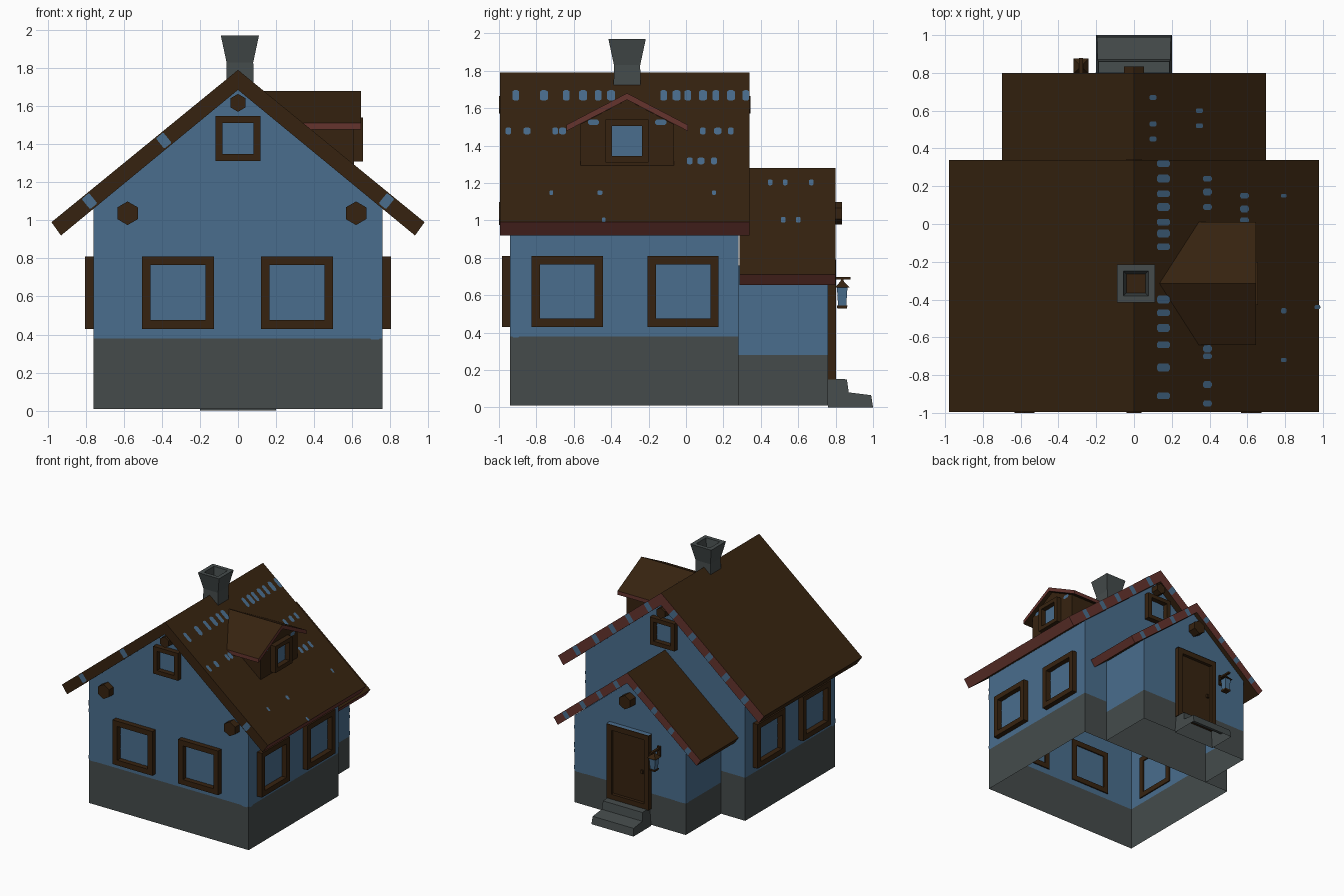
import bpy, bmesh, math
from mathutils import Vector as V

if "Cube" in bpy.data.objects:
    bpy.data.objects.remove(bpy.data.objects["Cube"])

COLS = {"wall_blue": (.068, .155, .27), "wood_brown": (.037, .0165, .005),
        "stone_grey": (.059, .071, .071), "trim_red": (.13, .034, .027)}
MATS = []
for n, c in COLS.items():
    m = bpy.data.materials.new(n)
    m.diffuse_color = (*c, 1)
    m.use_nodes = True
    m.node_tree.nodes["Principled BSDF"].inputs["Base Color"].default_value = m.diffuse_color
    MATS.append(m)
BLUE, BROWN, GREY, RED = range(4)


def finish(name, bm):
    me = bpy.data.meshes.new(name)
    bm.to_mesh(me)
    bm.free()
    for m in MATS:
        me.materials.append(m)
    ob = bpy.data.objects.new(name, me)
    bpy.context.collection.objects.link(ob)
    return ob


def prism(name, pts, fa, fb, mat=BROWN, rule=None, drop=None, cut=None):
    """Extrude a profile between two mappings; colour or drop faces by rule(normal, centre)."""
    bm = bmesh.new()
    a = [bm.verts.new(fa(*p)) for p in pts]
    b = [bm.verts.new(fb(*p)) for p in pts]
    bm.faces.new(a)
    bm.faces.new(b[::-1])
    for i in range(len(pts)):
        j = (i + 1) % len(pts)
        bm.faces.new((a[i], b[i], b[j], a[j]))
    bmesh.ops.recalc_face_normals(bm, faces=bm.faces)
    bm.normal_update()
    if drop:
        bad = [f for f in bm.faces if drop(f.normal, f.calc_center_median())]
        bmesh.ops.delete(bm, geom=bad, context='FACES')
    if cut:
        bmesh.ops.bisect_plane(bm, geom=bm.verts[:] + bm.edges[:] + bm.faces[:],
                               plane_co=(0, 0, cut), plane_no=(0, 0, 1))
    for f in bm.faces:
        f.material_index = rule(f.normal, f.calc_center_median()) if rule else mat
    return finish(name, bm)


def along_y(y):
    return lambda x, z: (x, y, z)


def along_x(x):
    return lambda y, z: (x, y, z)


def box(name, x0, x1, y0, y1, z0, z1, mat=BROWN):
    return prism(name, [(x0, z0), (x1, z0), (x1, z1), (x0, z1)], along_y(y0), along_y(y1), mat)


def loft(name, cx, cy, rings, mats):
    """Square rings (half width, z) joined upward, with both ends capped."""
    bm = bmesh.new()
    R = [[bm.verts.new((cx + sx * h, cy + sy * h, z)) for sx, sy in ((-1, -1), (1, -1), (1, 1), (-1, 1))]
         for h, z in rings]
    for k in range(len(R) - 1):
        for i in range(4):
            j = (i + 1) % 4
            bm.faces.new((R[k][i], R[k][j], R[k + 1][j], R[k + 1][i])).material_index = mats[k]
    bm.faces.new(R[0][::-1]).material_index = mats[0]
    bm.faces.new(R[-1]).material_index = mats[-1]
    return finish(name, bm)


# Painted plates, gathered per colour
PAINT = {k: bmesh.new() for k in (GREY, BROWN, RED)}


def blob(mat, c, u, v, w, h, cham=.3, lift=.004):
    c, u, v = V(c), V(u), V(v)
    c = c + u.cross(v) * lift
    a, b = w / 2, h / 2
    k = cham * min(w, h)
    P = [(-a + k, -b), (a - k, -b), (a, -b + k), (a, b - k), (a - k, b), (-a + k, b), (-a, b - k), (-a, -b + k)]
    if cham == 0:
        P = [(-a, -b), (a, -b), (a, b), (-a, b)]
    bm = PAINT[mat]
    bm.faces.new([bm.verts.new(c + u * p + v * q) for p, q in P])


Z = V((0, 0, 1))
U = {"front": V((1, 0, 0)), "back": V((-1, 0, 0)), "right": V((0, 1, 0)), "left": V((0, -1, 0))}


def frame(name, side, c, w, h, bar, out):
    """Rectangular frame ring standing out of a wall."""
    u, c = U[side], V(c)
    n = u.cross(Z)
    bm = bmesh.new()
    loops = []
    for s, d in ((0, -.01), (0, out), (bar, out), (bar, -.01)):
        loops.append([bm.verts.new(c + u * (i * (w / 2 - s)) + Z * (j * (h / 2 - s)) + n * d)
                      for i, j in ((-1, -1), (1, -1), (1, 1), (-1, 1))])
    for k in range(4):
        A, B = loops[k], loops[(k + 1) % 4]
        for i in range(4):
            j = (i + 1) % 4
            bm.faces.new((A[i], A[j], B[j], B[i])).material_index = BROWN
    bmesh.ops.recalc_face_normals(bm, faces=bm.faces)
    return finish(name, bm)


def window(name, side, c, s=.38):
    k, u, c = s / .38, U[side], V(c)
    frame(name, side, c, s, s, .045 * k ** .5, .045)
    blob(GREY, c + Z * .1 * k, u, Z, .13 * k, .1 * k, .1, .003)
    for o in (-.062 * k, .062 * k):   # painted glazing bars with knots
        blob(BROWN, c + u * o, u, Z, .006, .29 * k, 0)
        blob(BROWN, c + Z * o, u, Z, .29 * k, .006, 0)
        for q in (-.062 * k, .062 * k):
            blob(BROWN, c + u * o + Z * q, u, Z, .032 * k, .032 * k, .4, .006)


# Walls: open-bottomed shells with a grey base
def walls(name, hx, y0, y1, top, base, drop_front):
    eave = top - .816 * hx
    prism(name, [(-hx, .01), (hx, .01), (hx, eave), (0, top), (-hx, eave)], along_y(y0), along_y(y1),
          rule=lambda n, c: GREY if c.z < base else BLUE,
          drop=lambda n, c: abs(n.z) > .3 or (drop_front and n.y < -.9), cut=base)


walls("main_walls", .76, -.94, .28, 1.687, .38, False)
walls("porch_walls", .53, .281, .76, 1.19, .28, True)


# Roofs: red back rakes and right eaves
def roof_rule(n, c):
    return RED if n.y > .9 or (n.x > .5 and n.z < -.1 and c.x > .55) else BROWN


prism("main_roof", [(-.98, .99), (0, 1.79), (.98, .99), (.93, .92), (0, 1.685), (-.93, .92)],
      along_y(-.995), along_y(.34), rule=roof_rule)
prism("porch_roof", [(-.70, .71), (0, 1.28), (.70, .71), (.66, .655), (0, 1.19), (-.66, .655)],
      along_y(.285), along_y(.80), rule=roof_rule)


# Dormer, cut back along the main roof slope
def to_roof(y, z):
    return ((1.74 - z) / .816, y, z)


D = -.315
prism("dormer_walls", [(D - .25, 1.275), (D + .25, 1.275), (D + .25, 1.514), (D, 1.645), (D - .25, 1.514)],
      along_x(.61), to_roof)
prism("dormer_roof", [(D - .325, 1.51), (D, 1.68), (D + .325, 1.51), (D + .325, 1.477), (D, 1.645), (D - .325, 1.477)],
      along_x(.645), to_roof, rule=lambda n, c: RED if n.x > .9 or abs(n.y) > .8 else BROWN)
window("dormer_window", "right", (.612, D, 1.425), .23)
box("dormer_pane", .605, .613, D - .09, D + .09, 1.335, 1.515, BLUE)
for s in (-1, 1):
    blob(GREY, (.61, D + s * .18, 1.525), U["right"], Z, .06, .03)

# Chimney with a dark flue
loft("chimney", .01, -.315, [(.074, 1.6), (.07, 1.83), (.1, 1.97), (.066, 1.97), (.05, 1.87), (.045, 1.87)],
     [GREY, GREY, GREY, GREY, BROWN])

# Windows
for i, x in enumerate((-.315, .31)):
    window(f"front_window_{i}", "front", (x, -.94, .62))
for i, y in enumerate((-.635, -.015)):
    window(f"right_window_{i}", "right", (.76, y, .62))
    window(f"left_window_{i}", "left", (-.76, y, .62))
window("front_attic_window", "front", (0, -.94, 1.43), .235)
window("back_attic_window", "back", (0, .28, 1.43), .235)


# Hexagonal beam ends
def beam(name, x, z, r, y0, y1):
    pts = [(x + r * math.cos(math.radians(90 + 60 * k)), z + r * math.sin(math.radians(90 + 60 * k))) for k in range(6)]
    prism(name, pts, along_y(y0), along_y(y1))


beam("front_ridge_beam", 0, 1.617, .047, -1, -.92)
beam("front_left_beam", -.58, 1.037, .062, -1, -.92)
beam("front_right_beam", .62, 1.037, .062, -1, -.92)
beam("back_ridge_beam", 0, 1.617, .047, .26, .345)
beam("porch_beam", 0, 1.037, .06, .74, .835)

# Door, steps and lantern
frame("door_frame", "back", (-.005, .76, .47), .40, .64, .045, .042)
box("door", -.17, .16, .75, .775, .17, .76)
blob(RED, (-.005, .781, .79), (1, 0, 0), (0, 1, 0), .40, .04, 0)
box("door_handle", -.14, -.12, .775, .79, .44, .47)
prism("steps", [(.76, 0), (1, 0), (.99, .065), (.87, .08), (.86, .15), (.76, .155)],
      lambda y, z: (-.2 + z * .08, y, z), lambda y, z: (.2 - z * .08, y, z), GREY,
      drop=lambda n, c: n.z < -.9)
box("lantern_arm", -.29, -.27, .76, .88, .683, .698)
box("lantern_bracket", -.295, -.265, .755, .775, .62, .71)
loft("lantern", -.28, .835, [(.026, .53), (.028, .545), (.022, .545), (.028, .64), (.04, .64), (.008, .675), (.006, .69)],
     [BROWN, BROWN, BLUE, BROWN, BROWN, BROWN])

# Bare stone showing through the plaster: (side, origin, list of u, z, w, h)
F, B = U["front"], U["back"]
for x, z, w, h in ((-.70, .91, .11, .06), (-.695, .81, .13, .07), (.705, .88, .11, .11), (.73, .95, .06, .06),
                   (-.72, .41, .08, .06), (.72, .40, .07, .05), (-.22, 1.075, .15, .1), (-.32, .985, .11, .08),
                   (-.28, 1.03, .08, .08)):
    blob(GREY, (x, -.94, z), F, Z, w, h)
for s, side in ((1, "right"), (-1, "left")):
    for y, z, w, h in ((-.90, .87, .08, .09), (-.91, .40, .06, .05), (.25, .88, .06, .06), (.25, .80, .06, .06),
                       (.25, .45, .06, .07)):
        blob(GREY, (s * .76, y, z), U[side], Z, w, h)
    for z, h in ((.51, .05), (.45, .05), (.31, .06)):
        blob(GREY, (s * .53, .735, z), U[side], Z, .05, h)
    for z, w in ((.66, .12), (.50, .09), (.31, .12)):
        blob(GREY, (s * (.53 - w / 2), .76, z), B, Z, w, .06)
    for z, w in ((.88, .13), (.74, .10), (.5, .12)):
        blob(GREY, (s * (.76 - w / 2), .28, z), B, Z, w, .06)

# Worn tiles on the right-hand slopes: (z, y positions)
TU, TV = V((0, 1, 0)), V((-.775, 0, .632))
ROWS = ((1.665, (-.91, -.76, -.64, -.55, -.47, -.40, -.12, -.05, .01, .09, .16, .24, .32)),
        (1.475, (-.95, -.85, -.70, -.66, .09, .17, .24)), (1.315, (.02, .08, .15)),
        (1.145, (-.72, -.46, .15)), (1.0, (-.44,)))
for k, (z, ys) in enumerate(ROWS):
    for i, y in enumerate(ys):
        size = (.035, .09) if k == 0 else (.03, .06) if k < 3 else (.02, .04)
        blob(RED, ((1.79 - z) / .816, y, z), TU, TV, size[0] + .008 * (i % 2), size[1])
for z, y in ((1.2, .45), (1.2, .53), (1.2, .67), (1.0, .52), (1.0, .60)):
    blob(RED, ((1.28 - z) / .814, y, z), TU, TV, .025, .05)


# Worn patches along the rakes
def rake(mat, x, y, top, w, h):
    s = 1 if x > 0 else -1
    u, v = V((-.775, 0, s * .632)), V((s * .632, 0, .775))
    blob(mat, (x, y, top - .816 * abs(x)), u if y > 0 else -u, v, w, h, .1)


for x in (-.78, .78, -.39):
    rake(RED, x, -.995, 1.737, .05, .07)
for s in (-1, 1):
    for x in (.12, .30, .46, .62, .80):
        rake(BROWN, s * x, .34, 1.737, .05, .075)
    for x in (.1, .26, .42, .58):
        rake(BROWN, s * x, .80, 1.235, .045, .06)

finish("stone_patches", PAINT[GREY])
finish("glazing_bars_and_rake_marks", PAINT[BROWN])
finish("worn_tiles", PAINT[RED])
